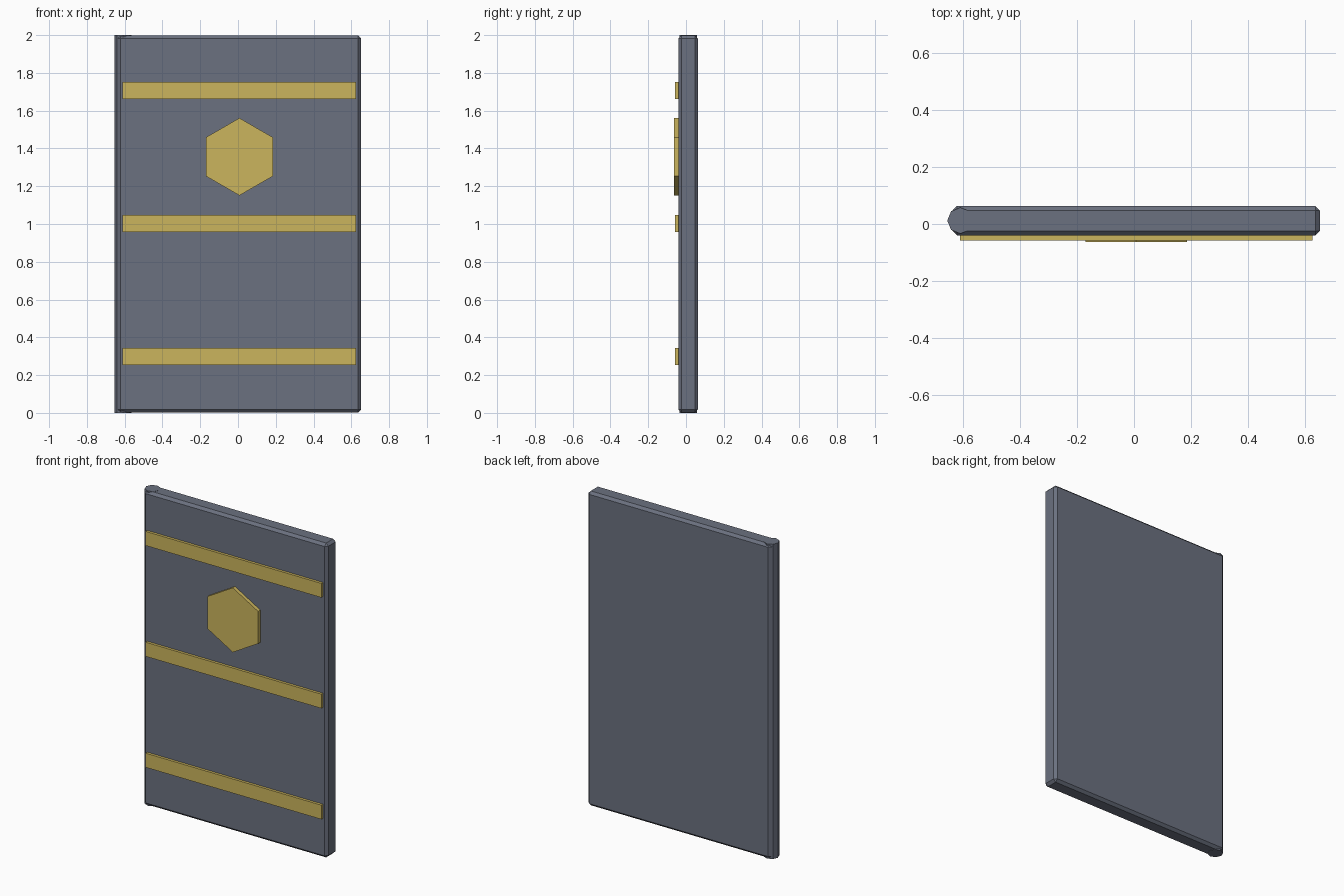
import bpy
from math import radians

cube = bpy.data.objects.get("Cube")
if cube:
    bpy.data.objects.remove(cube, do_unlink=True)


def material(name, rgb):
    m = bpy.data.materials.new(name)
    m.use_nodes = True
    m.diffuse_color = (*rgb, 1)
    m.node_tree.nodes["Principled BSDF"].inputs["Base Color"].default_value = (*rgb, 1)
    return m


slate = material("slate grey", (0.147, 0.165, 0.214))
gold = material("brass yellow", (0.60, 0.46, 0.11))

MID_X = 0.0075      # centre of the panel
PANEL_FRONT = -0.04


def finish(name, mat):
    obj = bpy.context.object
    obj.name = name
    obj.data.materials.append(mat)
    bpy.ops.object.transform_apply(location=False, rotation=True, scale=True)
    return obj


def box(name, mat, center, size):
    bpy.ops.mesh.primitive_cube_add(size=1, location=center)
    bpy.context.object.scale = size
    return finish(name, mat)


def prism(name, mat, center, sides, radius, depth, rotation=(0, 0, 0)):
    bpy.ops.mesh.primitive_cylinder_add(vertices=sides, radius=radius, depth=depth,
                                        location=center, rotation=rotation)
    return finish(name, mat)


# Door panel with chamfered edges
panel = box("door_panel", slate, (MID_X, 0.0115, 1), (1.289, 0.103, 1.997))
bevel = panel.modifiers.new("Chamfer", "BEVEL")
bevel.width = 0.016
bevel.segments = 1

# Eight-sided hinge post on the right edge
prism("hinge_post", slate, (-0.609, 0.012, 1), 8, 0.046, 2.0)

# Three raised bands across the front
for label, z in (("lower", 0.298), ("middle", 1.003), ("upper", 1.707)):
    box(label + "_band", gold, (MID_X, PANEL_FRONT - 0.006, z), (1.236, 0.022, 0.09))

# Six-sided boss with points up and down
prism("hexagon_boss", gold, (MID_X, PANEL_FRONT - 0.009, 1.356), 6, 0.205, 0.028,
      (radians(90), 0, 0))
